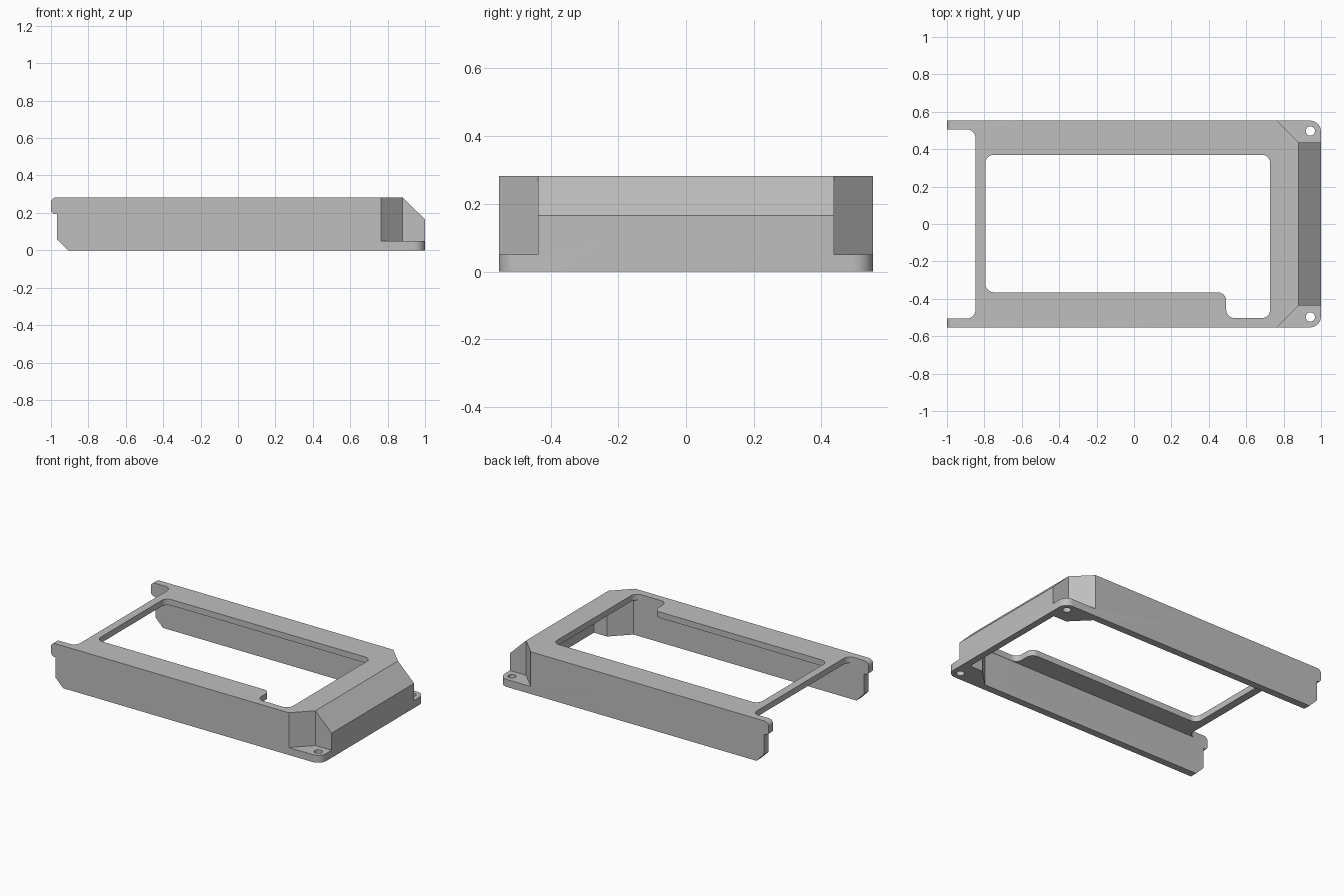
import bpy, bmesh, math
from mathutils import Vector

if "Cube" in bpy.data.objects:
    bpy.data.objects.remove(bpy.data.objects["Cube"])

HALF = 0.553     # half width
TOP = 0.283      # overall height
INNER = 0.505    # inner face of the side walls
ROOF = 0.243     # underside of the top plate


def rounded(points, steps=8):
    """Outline from (x, y, radius) corners, each replaced by an arc."""
    out = []
    for i, (x, y, r) in enumerate(points):
        p = Vector((x, y))
        if not r:
            out.append(p)
            continue
        a = (Vector(points[i - 1][:2]) - p).normalized()
        b = (Vector(points[(i + 1) % len(points)][:2]) - p).normalized()
        half = a.angle(b) / 2
        centre = p + (a + b).normalized() * r / math.sin(half)
        start = p + a * r / math.tan(half) - centre
        end = p + b * r / math.tan(half) - centre
        sweep = start.angle_signed(end)
        for k in range(steps + 1):
            t = k / steps
            d = (start * math.sin((1 - t) * sweep) + end * math.sin(t * sweep)) / math.sin(sweep)
            out.append(centre + d)
    return out


def prism(name, outline, low, high, axis="Z", slope=None):
    """Extrude an outline along Z (plan) or Y (side profile)."""
    bm = bmesh.new()
    if axis == "Z":
        verts = [bm.verts.new((p.x, p.y, low)) for p in outline]
        move = (0, 0, high - low)
    else:
        verts = [bm.verts.new((p.x, low, p.y)) for p in outline]
        move = (0, high - low, 0)
    face = bm.faces.new(verts)
    ext = bmesh.ops.extrude_face_region(bm, geom=[face])
    new = [g for g in ext["geom"] if isinstance(g, bmesh.types.BMVert)]
    bmesh.ops.translate(bm, verts=new, vec=move)
    if slope:
        cut = bmesh.ops.bisect_plane(bm, geom=bm.verts[:] + bm.edges[:] + bm.faces[:],
                                     plane_co=slope, plane_no=(1, 0, 1), clear_outer=True)
        edges = [g for g in cut["geom_cut"] if isinstance(g, bmesh.types.BMEdge)]
        bmesh.ops.holes_fill(bm, edges=edges)
    bmesh.ops.recalc_face_normals(bm, faces=bm.faces[:])
    mesh = bpy.data.meshes.new(name)
    bm.to_mesh(mesh)
    bm.free()
    obj = bpy.data.objects.new(name, mesh)
    bpy.context.collection.objects.link(obj)
    return obj


def combine(target, tool, operation="DIFFERENCE"):
    tool.hide_render = True
    mod = target.modifiers.new(tool.name, "BOOLEAN")
    mod.operation = operation
    mod.solver = "EXACT"
    mod.object = tool
    bpy.context.view_layer.objects.active = target
    bpy.ops.object.modifier_apply(modifier=mod.name)
    bpy.data.objects.remove(tool)


# Outer shell from its side profile, with the hooked lip and sloped end
frame = prism("bezel_frame", rounded([
    (-0.91, 0, 0), (1, 0, 0), (1, 0.165, 0), (0.88, TOP, 0),
    (-1, TOP, 0.03), (-1, 0.193, 0.025), (-0.967, 0.193, 0), (-0.967, 0.058, 0)]),
    -HALF, HALF, "Y")

# Rounded plan corners at the flange end
combine(frame, prism("plan_outline", rounded([
    (-1.2, -HALF, 0), (1, -HALF, 0.06), (1, HALF, 0.06), (-1.2, HALF, 0)]),
    -0.1, 0.5), "INTERSECT")

# Hollow underside, following the corner recesses and the sloped end
side = [(0.743, INNER, 0), (0.858, 0.39, 0), (0.955, 0.39, 0)]
cavity = [(-1.2, INNER, 0)] + side
cavity += [(x, -y, r) for x, y, r in reversed(cavity)]
combine(frame, prism("cavity", rounded(cavity), -0.1, ROOF, slope=(0.862, 0, ROOF)))

# Main opening with its side bay
combine(frame, prism("opening", rounded([
    (-0.795, -0.365, 0.045), (0.493, -0.365, 0.045), (0.493, -0.503, 0.045),
    (0.728, -0.503, 0.045), (0.728, 0.37, 0.045), (-0.795, 0.37, 0.045)]), 0.2, 0.4))

# Open end between the two side arms
combine(frame, prism("open_end", rounded([
    (-1.2, -INNER, 0), (-0.848, -INNER, 0.045), (-0.848, INNER, 0.045), (-1.2, INNER, 0)]),
    -0.1, 0.4))

# Corner recesses above the flanges, and screw holes through them
for s in (-1, 1):
    combine(frame, prism("corner_recess", rounded([
        (0.717, s * 0.6, 0), (0.88, s * 0.437, 0), (1.1, s * 0.437, 0), (1.1, s * 0.6, 0)]),
        0.05, 0.4))
    ring = [Vector((0.943 + 0.025 * math.cos(a), s * 0.497 + 0.025 * math.sin(a)))
            for a in (k * math.tau / 32 for k in range(32))]
    combine(frame, prism("screw_hole", ring, -0.1, 0.1))

# Single grey finish
grey = bpy.data.materials.new("plain_grey")
grey.use_nodes = True
colour = (0.52, 0.52, 0.52, 1)
grey.diffuse_color = colour
grey.node_tree.nodes["Principled BSDF"].inputs["Base Color"].default_value = colour
frame.data.materials.clear()
frame.data.materials.append(grey)

bpy.ops.object.select_all(action="DESELECT")
frame.select_set(True)
bpy.context.view_layer.objects.active = frame
bpy.ops.object.shade_smooth_by_angle(angle=math.radians(30))
